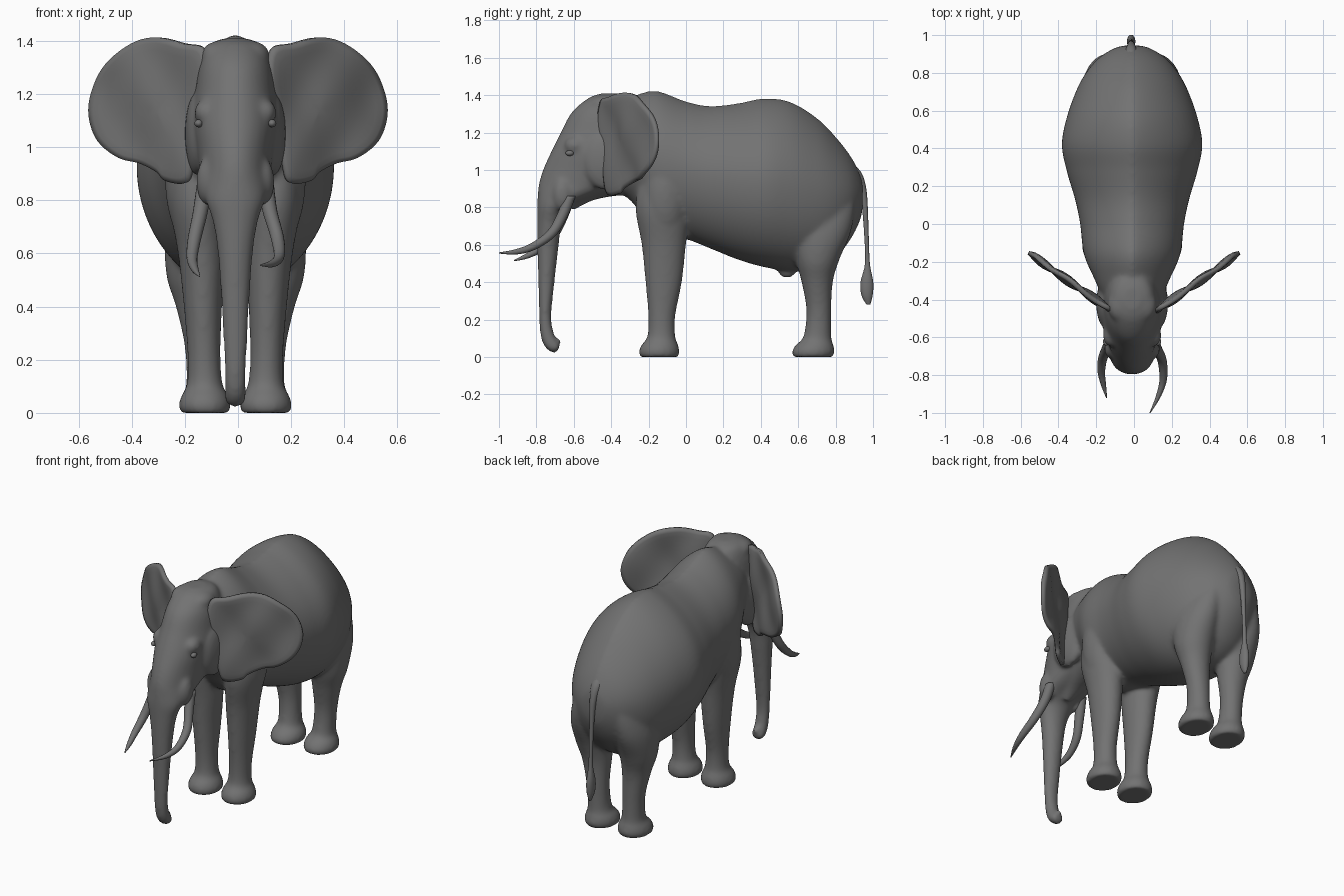
import bpy, bmesh, math
from mathutils import Vector

if "Cube" in bpy.data.objects:
    bpy.data.objects.remove(bpy.data.objects["Cube"])

MID = -0.01  # centre line of the animal

skin = bpy.data.materials.new("grey_skin")
skin.use_nodes = True
GREY = (0.17, 0.17, 0.17, 1)
skin.diffuse_color = GREY
skin.node_tree.nodes["Principled BSDF"].inputs["Base Color"].default_value = GREY


def spline(keys, steps, closed=False):
    """Smoothly interpolate a list of equal-length tuples."""
    count = len(keys)
    result = []
    for i in range(count if closed else count - 1):
        picks = [(i + k) % count if closed else min(max(i + k, 0), count - 1)
                 for k in (-1, 0, 1, 2)]
        a, b, c, d = (keys[p] for p in picks)
        for s in range(steps):
            t = s / steps
            result.append(tuple(
                q + t / 2 * (r - p + t * (2 * p - 5 * q + 4 * r - u + t * (3 * (q - r) + u - p)))
                for p, q, r, u in zip(a, b, c, d)))
    if not closed:
        result.append(tuple(keys[-1]))
    return result


def loft(bm, keys, pinch=1.0, sides=32, steps=5):
    """Skin rings given as (x, y, z, half width, half depth, tilt in degrees)."""
    rings = []
    for x, y, z, w, d, tilt in spline(keys, steps):
        t = math.radians(tilt)
        ring = []
        for i in range(sides):
            a = math.tau * i / sides
            c, s = math.cos(a), math.sin(a)
            side = math.copysign(abs(c) ** (pinch if s > 0 else 1), c)
            ring.append(bm.verts.new((x + w * side, y + d * s * math.cos(t), z + d * s * math.sin(t))))
        rings.append(ring)
    for low, high in zip(rings, rings[1:]):
        for i in range(sides):
            j = (i + 1) % sides
            bm.faces.new((low[i], low[j], high[j], high[i]))
    bm.faces.new(rings[0])
    bm.faces.new(rings[-1])


def finish(name, bm):
    bmesh.ops.recalc_face_normals(bm, faces=bm.faces)
    mesh = bpy.data.meshes.new(name)
    bm.to_mesh(mesh)
    bm.free()
    mesh.materials.append(skin)
    mesh.shade_smooth()
    obj = bpy.data.objects.new(name, mesh)
    bpy.context.collection.objects.link(obj)
    return obj


def ball(bm, centre, size):
    made = bmesh.ops.create_uvsphere(bm, u_segments=32, v_segments=20, radius=1)
    for v in made["verts"]:
        v.co = Vector(centre) + Vector(p * q for p, q in zip(v.co, size))


# Torso: (y, top z, bottom z, half width)
bm = bmesh.new()
torso = [(-.5, 1.3, .95, .1), (-.4, 1.36, .9, .15), (-.29, 1.395, .83, .2),
         (-.16, 1.423, .66, .255), (0, 1.367, .63, .275), (.13, 1.342, .58, .302),
         (.28, 1.357, .52, .346), (.42, 1.383, .48, .372), (.56, 1.363, .46, .347),
         (.7, 1.278, .47, .298), (.8, 1.178, .53, .245), (.88, 1.075, .63, .175),
         (.93, .98, .73, .095), (.945, .92, .8, .04)]
loft(bm, [(MID, y, (t + b) / 2, w, (t - b) / 2, 90) for y, t, b, w in torso],
     pinch=1.45, sides=80, steps=8)

# Legs with flared feet: (z, front y, back y, half width, x offset)
front_leg = [(0, -.247, -.04, .092, .115), (.03, -.253, -.034, .098, .115),
             (.065, -.238, -.042, .088, .115), (.11, -.207, -.057, .067, .115),
             (.22, -.202, -.057, .062, .118), (.4, -.217, -.022, .072, .122),
             (.6, -.237, 0, .088, .128), (.8, -.27, .02, .1, .148), (1, -.24, 0, .08, .15)]
hind_leg = [(0, .572, .785, .092, .115), (.03, .566, .795, .098, .115),
            (.065, .587, .788, .088, .115), (.11, .628, .777, .067, .118),
            (.25, .643, .777, .066, .125), (.4, .618, .785, .086, .138),
            (.52, .585, .82, .108, .152), (.68, .55, .885, .112, .15),
            (.85, .57, .9, .09, .125), (1, .62, .84, .06, .11)]
for side in (-1, 1):
    for leg in (front_leg, hind_leg):
        loft(bm, [(MID + side * x, (f + b) / 2, z, w, (b - f) / 2, 0) for z, f, b, w, x in leg])
    # Thigh and shoulder muscle
    ball(bm, (MID + side * .125, .69, .72), (.14, .17, .27))
    ball(bm, (MID + side * .15, -.11, .88), (.115, .13, .26))

# Head running down into the trunk: (z, front y, back y, half width)
head = [(1.41, -.45, -.34, .04), (1.385, -.52, -.27, .1), (1.31, -.61, -.22, .135),
        (1.2, -.67, -.2, .152), (1.1, -.72, -.2, .164), (1, -.765, -.23, .148),
        (.92, -.788, -.33, .135), (.86, -.793, -.48, .13), (.8, -.796, -.62, .112),
        (.72, -.796, -.665, .085), (.6, -.795, -.68, .066), (.4, -.79, -.703, .052),
        (.22, -.785, -.72, .043)]
curl = [(MID, -.744, .13, .04, .036, 8), (MID, -.727, .08, .041, .038, 35),
        (MID, -.703, .053, .04, .033, 60), (MID, -.68, .048, .03, .026, 75)]
loft(bm, [(MID, (f + b) / 2, z, w, (b - f) / 2, 0) for z, f, b, w in head] + curl)
ball(bm, (MID, -.682, .082), (.017, .016, .018))

# Lower jaw, brow ridges, cheeks, tusk sockets and crown
loft(bm, [(MID, -.28, .96, .12, .09, 90), (MID, -.42, .93, .1, .075, 90),
          (MID, -.52, .875, .07, .045, 95), (MID, -.615, .81, .03, .03, 110)])
for side in (-1, 1):
    ball(bm, (MID + side * .11, -.59, 1.13), (.045, .06, .05))
    ball(bm, (MID + side * .14, -.42, 1.05), (.05, .13, .16))
    ball(bm, (MID + side * .105, -.66, .87), (.042, .055, .09))
    ball(bm, (MID + side * .06, -.43, 1.345), (.07, .09, .055))
ball(bm, (MID, .54, .465), (.028, .05, .045))

body = finish("body", bm)
remesh = body.modifiers.new("blend", "REMESH")
remesh.mode = "VOXEL"
remesh.voxel_size = 0.011
remesh.use_smooth_shade = True
relax = body.modifiers.new("relax", "SMOOTH")
relax.factor = 0.5
relax.iterations = 12

# Ears: a wavy sheet filled from its outline (x, z)
outline = [(.12, 1.375), (.2, 1.395), (.3, 1.42), (.4, 1.396), (.5, 1.318), (.553, 1.215),
           (.565, 1.12), (.53, 1.02), (.45, .955), (.37, .935), (.3, .9), (.27, .868),
           (.19, .86), (.165, .93), (.14, 1.1), (.11, 1.25)]
hub_x, hub_z = .3, 1.14
for side, name in ((1, "left_ear"), (-1, "right_ear")):
    bm = bmesh.new()
    rings = []
    for k in range(1, 11):
        ring = []
        for px, pz in spline(outline, 5, closed=True):
            x, z = (hub + (p - hub) * k / 10 for hub, p in ((hub_x, px), (hub_z, pz)))
            wave = .016 * math.sin(x * 22) * math.cos(z * 13)
            ring.append(bm.verts.new((side * x, -.437 + .69 * (x - .15) + wave, z)))
        rings.append(ring)
    hub = bm.verts.new((side * hub_x, -.337, hub_z))
    count = len(rings[0])
    for i in range(count):
        j = (i + 1) % count
        bm.faces.new((hub, rings[0][i], rings[0][j]))
        for inner, outer in zip(rings, rings[1:]):
            bm.faces.new((inner[i], outer[i], outer[j], inner[j]))
    ear = finish(name, bm)
    shell = ear.modifiers.new("thickness", "SOLIDIFY")
    shell.thickness = 0.03
    shell.offset = 0
    soft = ear.modifiers.new("soften", "SMOOTH")
    soft.iterations = 4

# Tusks: each curves out, forward and in (x, y, z, radius, tilt)
tusks = {
    "left_tusk": [(.105, -.62, .86, .03, 0), (.12, -.66, .76, .028, -20), (.148, -.72, .66, .025, -40),
                  (.155, -.82, .59, .02, -65), (.13, -.91, .562, .014, -80), (.085, -1, .556, .003, -88)],
    "right_tusk": [(-.125, -.62, .86, .03, 0), (-.143, -.66, .75, .028, -20), (-.165, -.71, .65, .025, -40),
                   (-.173, -.78, .58, .02, -55), (-.162, -.85, .54, .014, -65), (-.145, -.92, .515, .003, -72)]}
for name, keys in tusks.items():
    bm = bmesh.new()
    loft(bm, [(x, y, z, r, r, tilt) for x, y, z, r, tilt in keys], sides=16)
    finish(name, bm)

# Tail with a flattened tuft
bm = bmesh.new()
loft(bm, [(MID - .005, y, z, w, d, tilt) for y, z, w, d, tilt in (
    (.86, 1.02, .035, .03, 50), (.915, .975, .03, .025, 40), (.942, .91, .022, .02, 15),
    (.955, .82, .016, .016, 0), (.965, .65, .012, .012, 0), (.97, .5, .013, .013, 0),
    (.967, .4, .022, .034, 0), (.968, .33, .02, .03, 0), (.975, .28, .006, .01, 0))], sides=16)
finish("tail", bm)

# Eyes
bm = bmesh.new()
for side in (-1, 1):
    ball(bm, (MID + side * .138, -.622, 1.09), (.016, .022, .015))
finish("eyes", bm)
